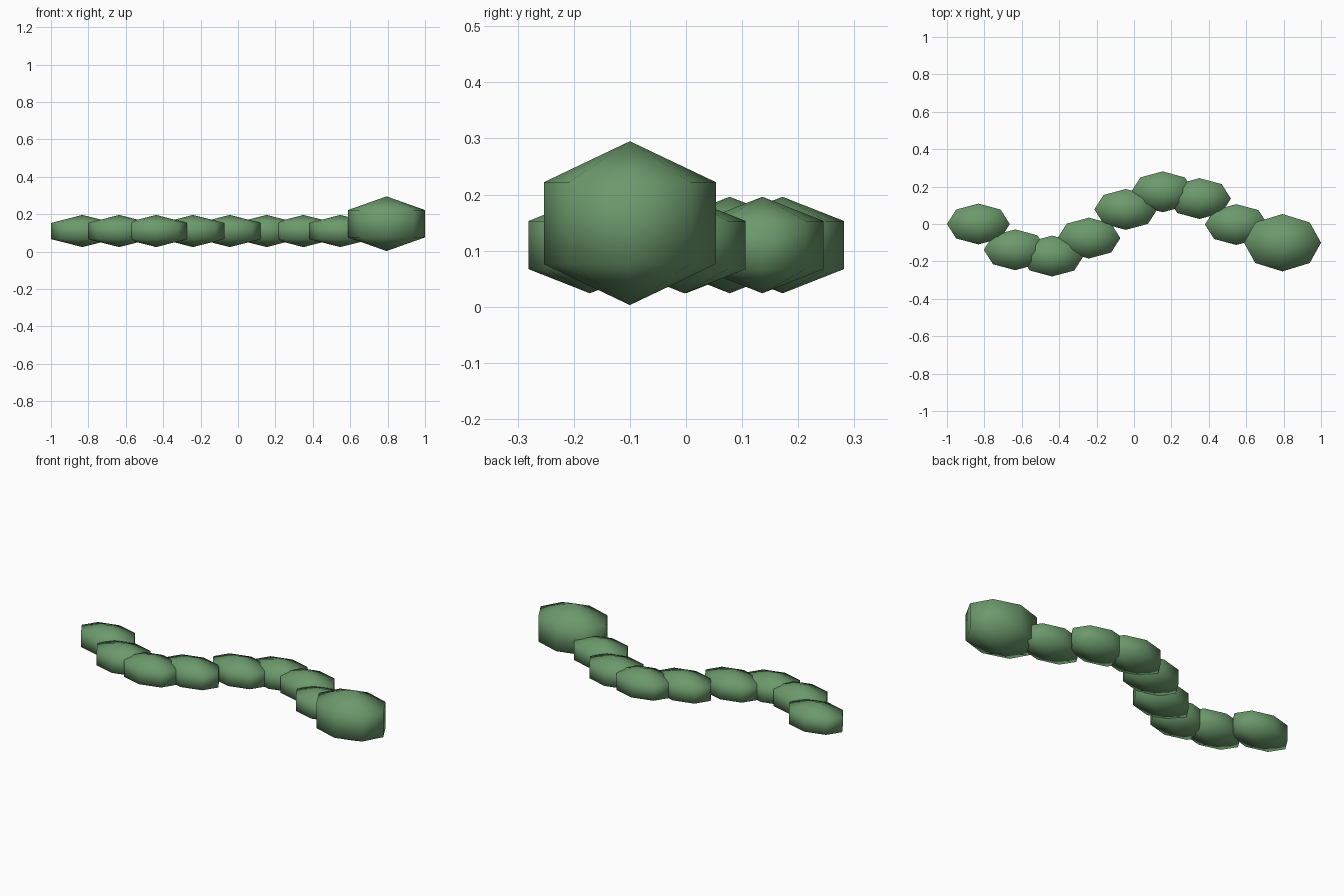
import bpy, math

if "Cube" in bpy.data.objects:
    bpy.data.objects.remove(bpy.data.objects["Cube"])

green = bpy.data.materials.new("green_skin")
green.diffuse_color = (0.15, 0.32, 0.15, 1)
green.use_nodes = True
green.node_tree.nodes["Principled BSDF"].inputs["Base Color"].default_value = green.diffuse_color


def blob(name, center, radii):
    """Low-poly 8-sided ellipsoid with two rings."""
    bpy.ops.mesh.primitive_uv_sphere_add(segments=8, ring_count=3, radius=1, location=center)
    ob = bpy.context.object
    ob.name = name
    ob.scale = radii
    bpy.ops.object.transform_apply(location=False, rotation=False, scale=True)
    bpy.ops.object.shade_smooth()
    ob.data.materials.append(green)
    return ob


# Body segments follow a sine wave
for i in range(8):
    blob(f"body_segment_{i + 1}",
         (-0.832 + 0.197 * i, -0.176 * math.sin(0.9 * i), 0.11),
         (0.194, 0.126, 0.086))

# Larger head at the right end
blob("head", (0.794, -0.1, 0.149), (0.238, 0.177, 0.146))
